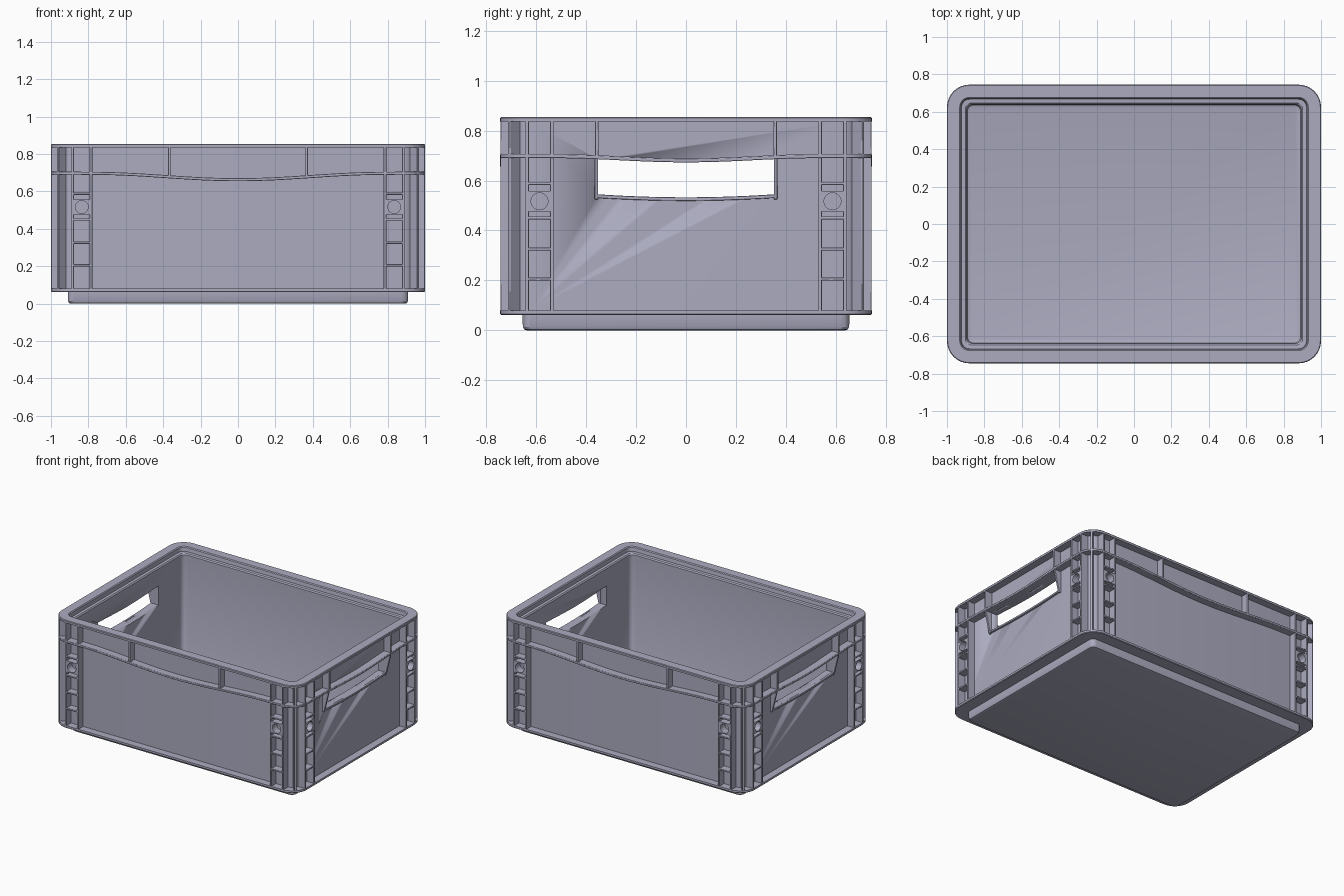
import bpy, bmesh, math
from mathutils import Matrix

if "Cube" in bpy.data.objects:
    bpy.data.objects.remove(bpy.data.objects["Cube"])

HX, HY, R = 1.0, 0.745, 0.12      # outer half sizes and corner radius
WALL = 0.055                      # depth of the outer wall behind the rib fronts

plastic = bpy.data.materials.new("lavender_grey_plastic")
plastic.use_nodes = True
COLOUR = (0.41, 0.41, 0.53, 1)
plastic.diffuse_color = COLOUR
bsdf = plastic.node_tree.nodes["Principled BSDF"]
bsdf.inputs["Base Color"].default_value = COLOUR
bsdf.inputs["Roughness"].default_value = 0.6


def finish(name, bm, bevel=0.0):
    bmesh.ops.recalc_face_normals(bm, faces=bm.faces)
    mesh = bpy.data.meshes.new(name)
    bm.to_mesh(mesh)
    bm.free()
    mesh.materials.append(plastic)
    ob = bpy.data.objects.new(name, mesh)
    bpy.context.collection.objects.link(ob)
    bpy.ops.object.select_all(action='DESELECT')
    ob.select_set(True)
    bpy.context.view_layer.objects.active = ob
    bpy.ops.object.shade_smooth_by_angle(angle=math.radians(30))
    if bevel:
        mod = ob.modifiers.new("soft_edges", 'BEVEL')
        mod.width = bevel
        mod.segments = 2
        mod.limit_method = 'ANGLE'
    return ob


def outline(d, straight=1, seg=8):
    """Rounded rectangle, inset by d, as a list of (x, y)."""
    r = max(R - d, 0.035)
    cx, cy = HX - d - r, HY - d - r
    pts = []
    for k, (sx, sy) in enumerate([(1, 1), (-1, 1), (-1, -1), (1, -1)]):
        for i in range(seg + 1):
            a = math.pi / 2 * (k + i / seg)
            pts.append((sx * cx + r * math.cos(a), sy * cy + r * math.sin(a)))
        nx, ny = [(-1, 1), (-1, -1), (1, -1), (1, 1)][k]
        ex, ey = pts[-1]
        tx, ty = (nx * cx, ey) if k % 2 == 0 else (ex, ny * cy)
        for i in range(1, straight):
            t = i / straight
            pts.append((ex + (tx - ex) * t, ey + (ty - ey) * t))
    return pts


def bridge(bm, a, b):
    n = len(a)
    for i in range(n):
        bm.faces.new((a[i], a[(i + 1) % n], b[(i + 1) % n], b[i]))


def dip(u, half, base, depth):
    """Height of the sagging band at position u along a wall."""
    if abs(u) >= half:
        return base
    return base - depth * (0.5 + 0.5 * math.cos(math.pi * u / half))


def front_band(x):
    return dip(x, 0.785, 0.697, 0.034)


def side_band(y):
    return dip(y, 0.535, 0.698, 0.017)


# Crate body: foot, bottom flange, wall, rim, stacking ledge, cavity
profile = [(0.106, 0), (0.096, 0.004), (0.091, 0.014), (0.09, 0.062), (0.004, 0.062),
           (0, 0.066), (0, 0.08), (WALL, 0.08), (WALL, 0.836), (0, 0.836), (0, 0.85),
           (0.004, 0.855), (0.068, 0.855), (0.074, 0.849), (0.078, 0.822), (0.098, 0.82),
           (0.105, 0.812), (0.105, 0.065), (0.109, 0.053), (0.121, 0.048)]
bm = bmesh.new()
rings = [[bm.verts.new((x, y, z)) for x, y in outline(d)] for d, z in profile]
for a, b in zip(rings, rings[1:]):
    bridge(bm, a, b)
bm.faces.new(rings[0])
bm.faces.new(rings[-1])
body = finish("crate_body", bm)

# Hand holes cut through both short walls
ys = [-0.352 + 0.704 * i / 16 for i in range(17)]


def hole_bottom(y):
    return 0.533 + 0.012 * (y / 0.352) ** 2


bm = bmesh.new()
edge = [(y, hole_bottom(y)) for y in ys] + [(y, side_band(y) - 0.008) for y in reversed(ys)]
for s in (-1, 1):
    ends = [[bm.verts.new((s * x, y, z)) for y, z in edge] for x in (0.8, 1.1)]
    bridge(bm, *ends)
    bm.faces.new(ends[0])
    bm.faces.new(ends[1])
cutter = finish("hand_hole_cutter", bm)
cutter.hide_render = True
bpy.context.view_layer.objects.active = body
cut = body.modifiers.new("hand_holes", 'BOOLEAN')
cut.operation = 'DIFFERENCE'
cut.solver = 'EXACT'
cut.object = cutter
bpy.ops.object.modifier_apply(modifier=cut.name)
bpy.data.objects.remove(cutter)

# Sagging band that runs all the way round below the rim
bm = bmesh.new()
loops = []
for d, dz in [(WALL + 0.01, -0.008), (0, -0.008), (0, 0.008), (WALL + 0.01, 0.008)]:
    ring = []
    for x, y in outline(d, straight=28):
        on_long = abs(y) > HY - 0.08 and abs(x) < 0.87
        z = front_band(x) if on_long else side_band(y)
        ring.append(bm.verts.new((x, y, z + dz)))
    loops.append(ring)
for i in range(4):
    bridge(bm, loops[i], loops[(i + 1) % 4])
finish("curved_band", bm, 0.003)


def prism(bm, pts, m, axis='depth', lo=0.0, hi=0.0):
    """Extrude 2D points; 'depth': (u, z) pushed out, 'along': (out, z) pushed along u."""
    ends = []
    for e in (lo, hi):
        if axis == 'depth':
            ends.append([bm.verts.new(m @ Matrix.Translation((u, -e, z)).translation)
                         for u, z in pts])
        else:
            ends.append([bm.verts.new(m @ Matrix.Translation((e, -o, z)).translation)
                         for o, z in pts])
    bridge(bm, *ends)
    bm.faces.new(ends[0])
    bm.faces.new(ends[1])


def rib(bm, m, h, u0, u1, z0, z1):
    prism(bm, [(u0, z0), (u1, z0), (u1, z1), (u0, z1)], m, 'depth', h - WALL - 0.01, h - 0.001)


def socket(bm, m, h, cu, cz, w, hz, r, n=32):
    """Block with a round blind hole."""
    rows = [[], [], [], []]
    for i in range(n):
        a = 2 * math.pi * i / n
        c, s = math.cos(a), math.sin(a)
        ou = max(-w, min(w, 2 * w * c))
        oz = max(-hz, min(hz, 2 * hz * s))
        for row, (u, z, o) in zip(rows, [(ou, oz, h - WALL), (ou, oz, h - 0.001),
                                         (r * c, r * s, h - 0.001), (r * c, r * s, h - WALL)]):
            row.append(bm.verts.new(m @ Matrix.Translation((cu + u, -o, cz + z)).translation))
    for a, b in zip(rows, rows[1:]):
        bridge(bm, a, b)


# Ribs on each wall: columns, cell dividers, sockets and upper dividers
walls = [("front", 0, HY, 0.786, 0.884, 0.367, front_band),
         ("left", 90, HX, 0.537, 0.637, 0.357, side_band),
         ("back", 180, HY, 0.786, 0.884, 0.367, front_band),
         ("right", 270, HX, 0.537, 0.637, 0.357, side_band)]
T = 0.007
for name, angle, h, inner, outer, mid, band in walls:
    m = Matrix.Rotation(math.radians(angle), 4, 'Z')
    bm = bmesh.new()
    sockets = bmesh.new()
    for s in (-1, 1):
        for u in (inner, outer):
            rib(bm, m, h, s * u - T, s * u + T, 0.075, 0.84)
        rib(bm, m, h, s * mid - T, s * mid + T, band(mid), 0.84)
        for z in (0.205, 0.326, 0.45, 0.588):
            rib(bm, m, h, s * (inner + outer) / 2 - 0.05, s * (inner + outer) / 2 + 0.05,
                z - 0.006, z + 0.006)
        socket(sockets, m, h, s * (inner + outer) / 2, 0.517, 0.05, 0.041, 0.034)
    finish(name + "_wall_ribs", bm, 0.003)
    finish(name + "_round_sockets", sockets)

    # Tapered cheeks and lower lip around the hand hole
    if h == HX:
        bm = bmesh.new()
        back = h - WALL - 0.01
        cheek = [(back, 0.525), (h - WALL + 0.012, 0.525), (h - 0.001, 0.70), (back, 0.70)]
        for s in (-1, 1):
            prism(bm, cheek, m, 'along', s * 0.352, s * 0.366)
        lip = ([(y * 1.03, hole_bottom(y)) for y in ys]
               + [(y * 1.03, hole_bottom(y) - 0.014) for y in reversed(ys)])
        prism(bm, lip, m, 'depth', back, h - WALL + 0.014)
        finish(name + "_hand_hole_frame", bm, 0.002)

# Diagonal rib on each rounded corner
bm = bmesh.new()
for sx in (-1, 1):
    for sy in (-1, 1):
        m = (Matrix.Translation((sx * (HX - R), sy * (HY - R), 0.4575))
             @ Matrix.Rotation(math.atan2(sy, sx), 4, 'Z')
             @ Matrix.Translation((0.082, 0, 0))
             @ Matrix.Diagonal((0.074, 0.016, 0.765, 1)))
        bmesh.ops.create_cube(bm, size=1, matrix=m)
finish("corner_ribs", bm, 0.003)
